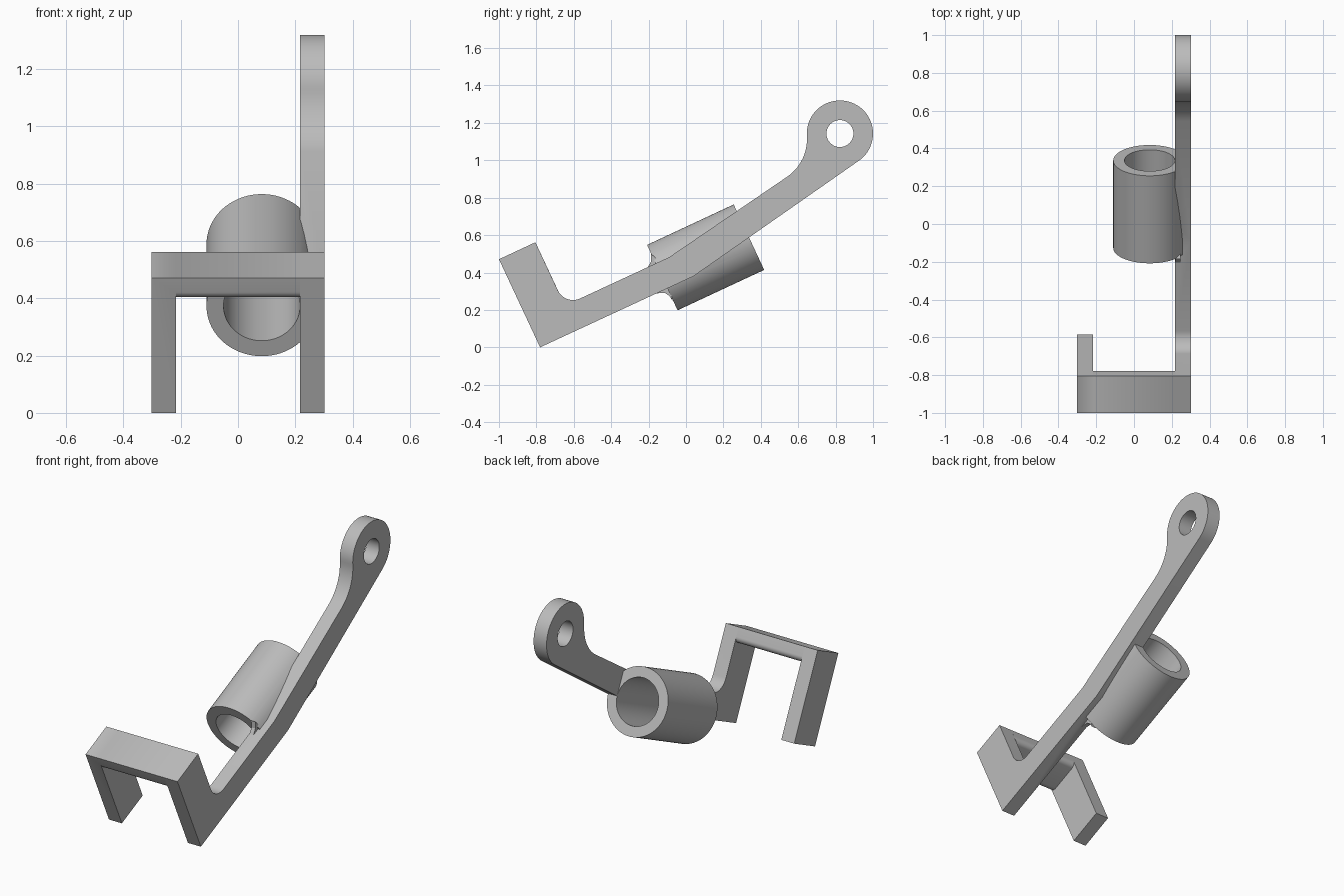
import bpy, bmesh, math
from mathutils import Vector

if "Cube" in bpy.data.objects:
    bpy.data.objects.remove(bpy.data.objects["Cube"], do_unlink=True)

grey = bpy.data.materials.new("plain_grey")
grey.use_nodes = True
colour = (0.5, 0.5, 0.5, 1)
grey.diffuse_color = colour
grey.node_tree.nodes["Principled BSDF"].inputs["Base Color"].default_value = colour

X_IN, X_OUT = 0.217, 0.302
TILT = math.radians(25)
ALONG = Vector((math.cos(TILT), math.sin(TILT)))    # lower arm direction in y, z
DOWN = Vector((ALONG.y, -ALONG.x))                  # front leg direction in y, z


def arc(cy, cz, r, a, b, n):
    steps = [math.radians(a + (b - a) * i / n) for i in range(n + 1)]
    return [(cy + r * math.cos(t), cz + r * math.sin(t)) for t in steps]


def slab(name, points, x0, x1):
    """Extrude a side profile (y, z) from x0 to x1."""
    bm = bmesh.new()
    face = bm.faces.new([bm.verts.new((x0, y, z)) for y, z in points])
    new = bmesh.ops.extrude_face_region(bm, geom=[face])["geom"]
    bmesh.ops.translate(bm, vec=(x1 - x0, 0, 0),
                        verts=[v for v in new if isinstance(v, bmesh.types.BMVert)])
    bmesh.ops.recalc_face_normals(bm, faces=bm.faces)
    mesh = bpy.data.meshes.new(name)
    bm.to_mesh(mesh)
    bm.free()
    ob = bpy.data.objects.new(name, mesh)
    bpy.context.collection.objects.link(ob)
    mesh.materials.append(grey)
    return ob


def cylinder(name, centre, radius, depth, rotation):
    bpy.ops.mesh.primitive_cylinder_add(vertices=72, radius=radius, depth=depth,
                                        location=centre, rotation=rotation)
    ob = bpy.context.object
    ob.name = name
    ob.data.materials.append(grey)
    return ob


def combine(target, other, operation):
    """Apply a boolean and discard the second shape."""
    mod = target.modifiers.new(operation.lower(), "BOOLEAN")
    mod.operation, mod.solver, mod.object = operation, "EXACT", other
    bpy.context.view_layer.objects.active = target
    bpy.ops.object.modifier_apply(modifier=mod.name)
    bpy.data.objects.remove(other, do_unlink=True)


# Bent arm with front leg, inner fillet and eye end
eye = (0.823, 1.143)
profile = [(-0.78, 0), (0.04, 0.38)]
profile += arc(*eye, 0.177, -54.5, 184, 48)
profile += arc(0.402, 1.114, 0.245, 4, -54.5, 14)[1:]
profile += [(-0.09, 0.482)]
profile += arc(-0.604, 0.343, 0.09, 295, 205, 14)
profile += [(-0.805, 0.562), (-1, 0.471)]
arm = slab("lever_arm", profile, X_IN, X_OUT)
combine(arm, cylinder("eye_hole", (0.26, *eye), 0.072, 0.4, (0, math.pi / 2, 0)), "DIFFERENCE")

# Sleeve tube beside the arm, parallel to its lower half
mid = (0.083, 0.105, 0.481)
spin = (TILT - math.pi / 2, 0, 0)
tube = cylinder("sleeve_tube", mid, 0.193, 0.511, spin)
combine(tube, cylinder("sleeve_bore", mid, 0.1335, 0.8, spin), "DIFFERENCE")
combine(arm, tube, "UNION")

# Small fillets where the tube's front end meets the arm
for name, points in (
    ("lower_fillet", [(-0.09, 0.36), (-0.16, 0.288), (-0.115, 0.292), (-0.088, 0.274), (-0.073, 0.25)]),
    ("upper_fillet", [(-0.1, 0.42), (-0.205, 0.428), (-0.186, 0.46), (-0.186, 0.5)]),
):
    combine(arm, slab(name, points, X_IN + 0.002, 0.245), "UNION")

# Crossbar with rounded lower edges
front, back = Vector((-1, 0.471)), Vector((-0.805, 0.562))
r, deep = 0.03, 0.085
c_front = front + DOWN * (deep - r) + ALONG * r
c_back = back + DOWN * (deep - r) - ALONG * r
bar_profile = [tuple(back), tuple(front)]
bar_profile += arc(*c_front, r, 205, 295, 8) + arc(*c_back, r, 295, 385, 8)
bar = slab("crossbar", bar_profile, -X_IN, X_IN)

# Far leg
leg = slab("far_leg", [(-0.78, 0), (-0.585, 0.091), tuple(back), tuple(front)], -X_OUT, -X_IN)
combine(bar, leg, "UNION")
combine(arm, bar, "UNION")

bpy.ops.object.select_all(action="DESELECT")
arm.select_set(True)
bpy.context.view_layer.objects.active = arm
bpy.ops.object.shade_smooth_by_angle(angle=math.radians(30))
